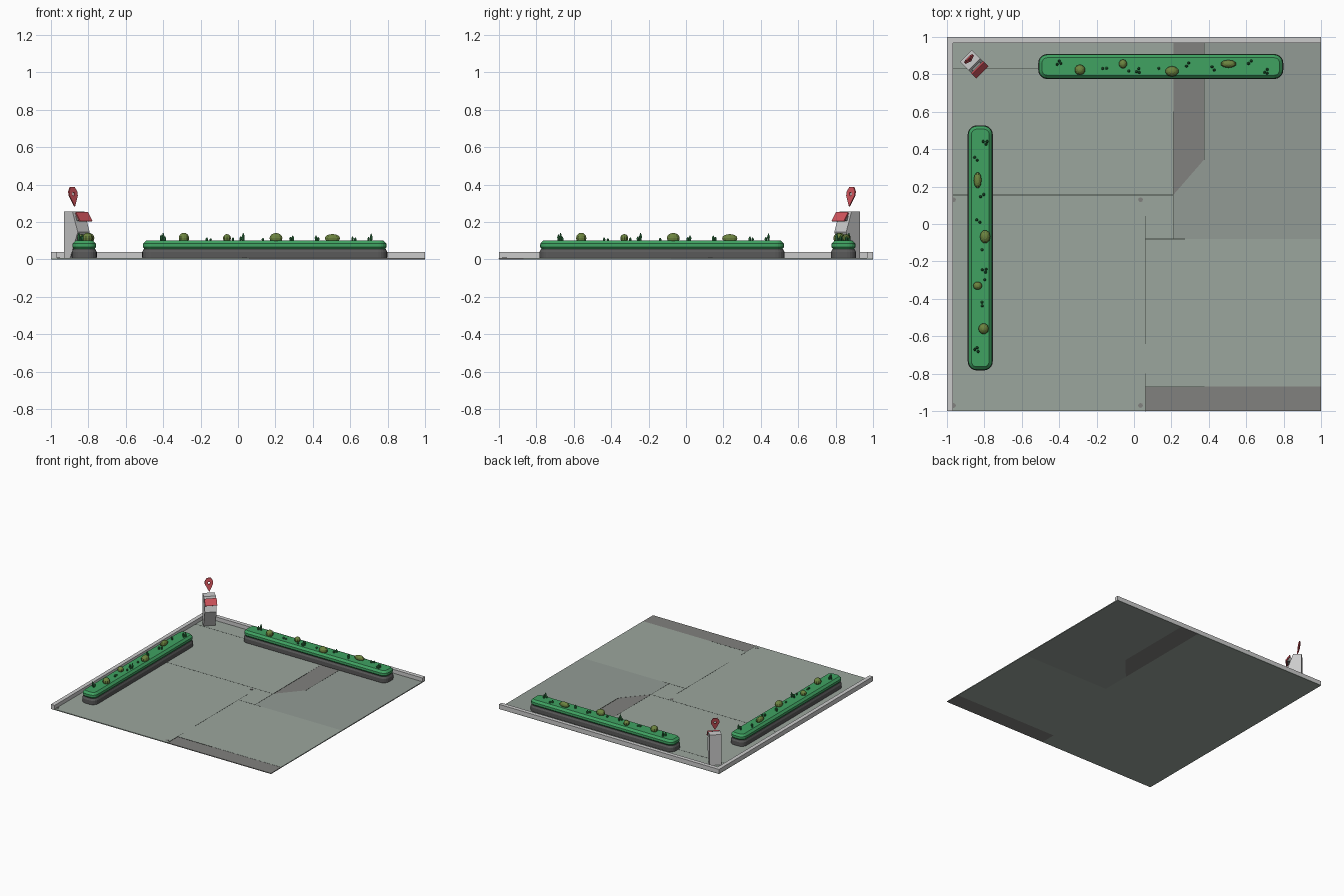
import bpy, bmesh, math
from mathutils import Matrix, Vector

if "Cube" in bpy.data.objects:
    bpy.data.objects.remove(bpy.data.objects["Cube"])


def material(name, r, g, b):
    m = bpy.data.materials.new(name)
    m.diffuse_color = (r, g, b, 1)
    m.use_nodes = True
    m.node_tree.nodes["Principled BSDF"].inputs["Base Color"].default_value = m.diffuse_color
    return m


FLOOR = material("floor_green_grey", .33, .38, .34)
FLOOR2 = material("floor_shaded", .29, .33, .30)
DARK = material("ramp_grey", .22, .22, .21)
SEAM = material("seam_dark", .05, .06, .05)
BASE = material("planter_stone", .10, .10, .10)
GREEN = material("hedge_green", .05, .36, .12)
OLIVE = material("bush_olive", .15, .23, .05)
LEAF = material("sprout_green", .03, .20, .06)
RED = material("marker_red", .65, .09, .11)


def finish(bm, name, mat=None, matrix=None):
    bmesh.ops.recalc_face_normals(bm, faces=bm.faces)
    me = bpy.data.meshes.new(name)
    bm.to_mesh(me)
    bm.free()
    ob = bpy.data.objects.new(name, me)
    bpy.context.collection.objects.link(ob)
    if mat:
        me.materials.append(mat)
    if matrix:
        ob.matrix_world = matrix
    return ob


def loft(rings, name, mat=None, matrix=None):
    """Skin a stack of equal closed rings and cap both ends."""
    bm = bmesh.new()
    vs = [[bm.verts.new(p) for p in r] for r in rings]
    n = len(vs[0])
    for a, b in zip(vs, vs[1:]):
        for i in range(n):
            j = (i + 1) % n
            bm.faces.new((a[i], a[j], b[j], b[i]))
    bm.faces.new(vs[0][::-1])
    bm.faces.new(vs[-1])
    return finish(bm, name, mat, matrix)


def slab(pts, z0, z1, name, mat=None):
    return loft([[(x, y, z) for x, y in pts] for z in (z0, z1)], name, mat)


def box(x0, y0, x1, y1, z0, z1, name, mat=None):
    return slab([(x0, y0), (x1, y0), (x1, y1), (x0, y1)], z0, z1, name, mat)


# floor panels
T = .007
box(-1, .155, .21, 1, 0, T, "floor_back_left", FLOOR)
box(-1, -1, .06, .155, 0, T, "floor_front_left", FLOOR)
box(.06, -.08, .21, .155, 0, T, "floor_middle", FLOOR)
box(.06, -.87, 1, -.08, 0, T, "floor_front_right", FLOOR)
box(.06, -1, 1, -.87, 0, T - .001, "floor_front_ramp", DARK)
slab([(.21, .155), (.375, .345), (.375, 1), (.21, 1)], 0, T - .001, "floor_back_ramp", DARK)
slab([(.21, -.08), (1, -.08), (1, 1), (.375, 1), (.375, .345), (.21, .155)],
     0, T, "floor_back_right", FLOOR2)

# seams between panels
for i, (x0, y0, x1, y1) in enumerate([
        (-.97, .155, .21, .155), (.06, -.64, .06, .04), (.06, -1, .06, -.80),
        (.06, -.08, .27, -.08), (.06, -.87, .375, -.87), (-.97, .83, -.50, .83),
        (.21, -.08, .21, .155), (.21, .155, .21, .60), (.375, .345, .375, .97)]):
    box(x0 - .002, y0 - .002, x1 + .002, y1 + .002, T - .003, T + .0005, f"seam_{i}", SEAM)

# floor bolts
for i, (x, y) in enumerate([(.035, .13), (.035, -.97), (-.965, .13), (-.965, -.97)]):
    pts = [(x + .013 * math.cos(a * math.pi / 4), y + .013 * math.sin(a * math.pi / 4)) for a in range(8)]
    slab(pts, T - .003, T + .002, f"floor_bolt_{i}", DARK)

# low wall around the back and left, mitred at the corner
slab([(-1, -1), (-.967, -1), (-.967, .967), (1, .967), (1, 1), (-1, 1)], .001, .038, "low_wall")


def rounded(inset, z, hx=.655, hy=.067, r=.048, steps=5):
    pts = []
    k = max(r - inset, .01)
    for q, (sx, sy) in enumerate([(1, 1), (-1, 1), (-1, -1), (1, -1)]):
        cx, cy = sx * (hx - inset - k), sy * (hy - inset - k)
        for s in range(steps + 1):
            a = (q + s / steps) * math.pi / 2
            pts.append((cx + k * math.cos(a), cy + k * math.sin(a), z))
    return pts


# bush: x, y, half-length, half-width, half-height
BUSHES = [(-.432, -.018, .029, .028, .029), (-.202, .014, .022, .024, .022),
          (.06, -.026, .036, .028, .028), (.362, .014, .043, .021, .022)]
# sprout: x, y, height, number of blades
SPROUTS = [(-.545, .018, .045, 3), (-.30, -.006, .02, 2), (-.17, -.024, .02, 1),
           (-.12, -.022, .045, 3), (-.01, -.01, .018, 1), (.147, .008, .03, 2),
           (.283, -.008, .03, 2), (.474, .026, .025, 2), (.565, -.026, .04, 3)]


def planter(tag, matrix):
    loft([rounded(.004, .0005), rounded(0, .01), rounded(0, .04), rounded(.008, .055)],
         f"planter_base_{tag}", BASE, matrix)
    loft([rounded(.016, .05), rounded(.003, .066), rounded(.004, .084), rounded(.020, .1)],
         f"planter_hedge_{tag}", GREEN, matrix)
    bm = bmesh.new()
    for x, y, rx, ry, rz in BUSHES:
        bmesh.ops.create_uvsphere(bm, u_segments=10, v_segments=8, radius=1,
                                  matrix=Matrix.Translation((x, y, .113)) @ Matrix.Diagonal((rx, ry, rz, 1)))
    finish(bm, f"bushes_{tag}", OLIVE, matrix)
    bm = bmesh.new()
    for x, y, h, n in SPROUTS:
        for k in range(n):
            a = 2.4 * k + 9 * x
            hk = h * (1 - .22 * k)
            off = .011 if n > 1 else 0
            px, py = x + off * math.cos(a), y + off * math.sin(a)
            # bulging spindle made of two stacked cones
            for r1, r2, z0, z1 in ((.006, .008, 0, .6), (.008, .002, .6, 1)):
                bmesh.ops.create_cone(
                    bm, cap_ends=True, segments=6, radius1=r1, radius2=r2, depth=hk * (z1 - z0),
                    matrix=Matrix.Translation((px, py, .097 + hk * (z0 + z1) / 2)))
    finish(bm, f"sprouts_{tag}", LEAF, matrix)


# planters along the back and the left side
planter("back", Matrix.Translation((.143, .842, 0)))
planter("left", Matrix.Translation((-.822, -.128, 0)) @ Matrix.Rotation(math.pi / 2, 4, 'Z'))

# corner post: local x = width, local -y = forward, turned to face the floor
POST = Matrix.Translation((-.899, .899, 0)) @ Matrix.Rotation(math.pi / 4, 4, 'Z')


def extrude_profile(profile, w, name, mat=None):
    return loft([[(sx * w, -d, z) for d, z in profile] for sx in (-1, 1)], name, mat, POST)


extrude_profile([(0, .003), (0, .257), (.065, .257), (.085, .20), (.105, .145), (.045, .003)],
                .045, "post_body")
extrude_profile([(.085, .248), (.092, .252), (.124, .206), (.117, .202)], .046, "post_screen", RED)
extrude_profile([(.06, .225), (.09, .24), (.112, .21), (.08, .205)], .03, "post_screen_mount", DARK)

# floating map marker: pointed outline with a diamond hole, leaning back
outer = [(0, .282), (.031, .34), (.031, .362), (.016, .386), (-.016, .386), (-.031, .362), (-.031, .34)]
inner = [(0, .337), (.006, .342), (.009, .350), (.006, .358), (-.006, .358), (-.009, .350), (-.006, .342)]
bm = bmesh.new()


def lean(p, t):
    return Vector((p[0], -(.036 - (p[1] - .282) * .18) + t, p[1]))


rings = [[bm.verts.new(lean(p, t)) for p in ring]
         for ring, t in ((outer, -.004), (outer, .004), (inner, .004), (inner, -.004))]
for k in range(4):
    a, b = rings[k], rings[(k + 1) % 4]
    for i in range(7):
        j = (i + 1) % 7
        bm.faces.new((a[i], a[j], b[j], b[i]))
finish(bm, "map_marker", RED, POST)
